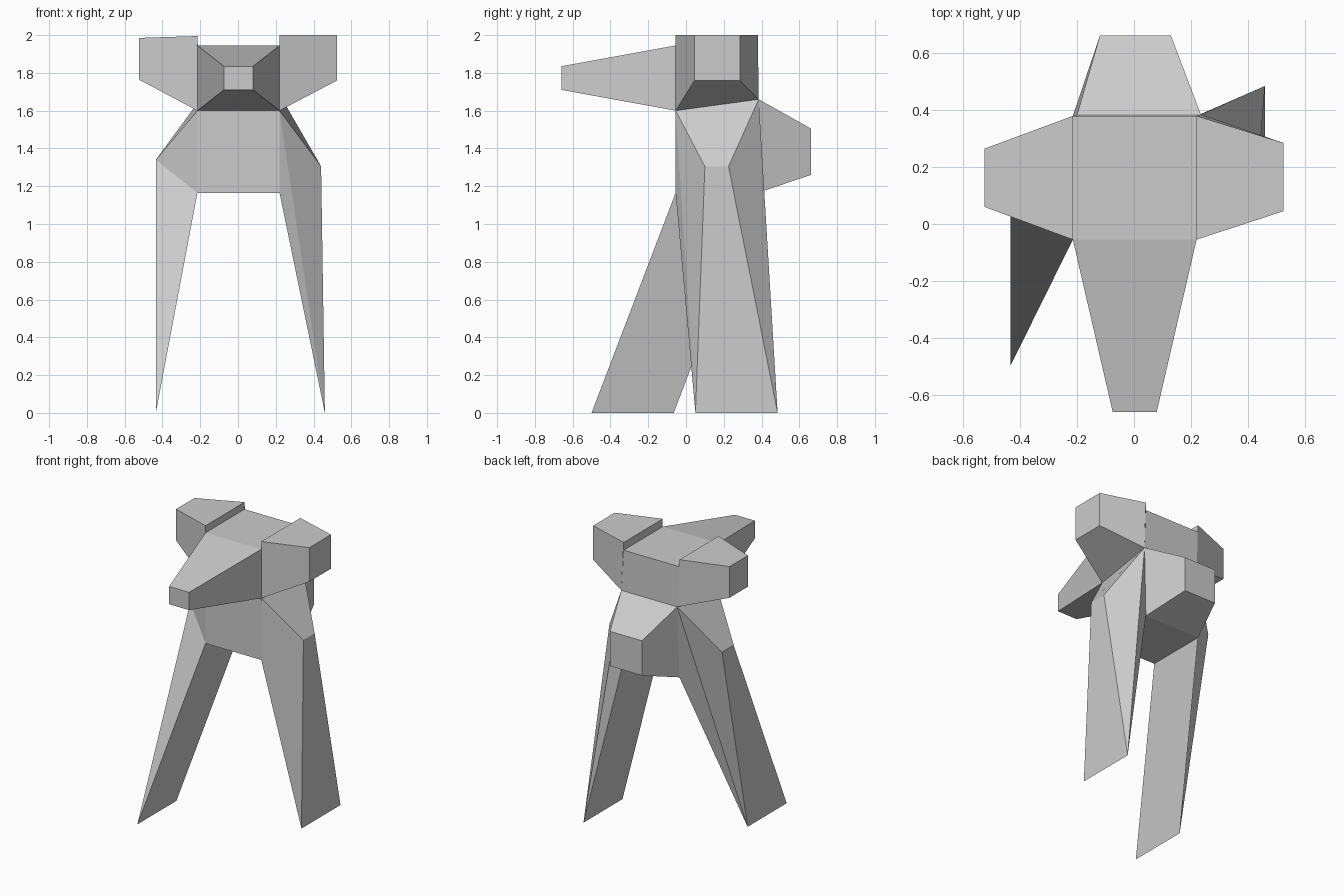
import bpy

if "Cube" in bpy.data.objects:
    bpy.data.objects.remove(bpy.data.objects["Cube"])

def make(name, faces):
    """Flat-shaded mesh from a list of polygons, shared corners merged."""
    pts = list(dict.fromkeys(p for f in faces for p in f))
    me = bpy.data.meshes.new(name)
    me.from_pydata(pts, [], [[pts.index(p) for p in f] for f in faces])
    me.update()
    bpy.context.collection.objects.link(bpy.data.objects.new(name, me))

def taper(name, base, end, split={}):
    """Extrude an opening of the body to an end face; split picks quad diagonals."""
    faces = [end]
    for i in range(4):
        j = (i + 1) % 4
        q = [base[i], base[j], end[j], end[i]]
        k = split.get(i)
        if k is None:
            faces.append(q)
        elif k == 0:
            faces += [[q[0], q[1], q[2]], [q[0], q[2], q[3]]]
        else:
            faces += [[q[0], q[1], q[3]], [q[1], q[2], q[3]]]
    make(name, faces)

# Body levels, each as corners: front left, front right, back right, back left
L, R, F, B = -0.215, 0.22, -0.055, 0.38
def level(zl, zr):
    return [(L, F, zl), (R, F, zr), (R, B, zr), (L, B, zl)]
low, top, rim = level(1.165, 1.165), level(1.945, 1.945), level(1.995, 2.0)
mid = [(L, F, 1.6), (R, F, 1.6), (0.235, 0.385, 1.66), (-0.2, 0.385, 1.66)]

# Body shell: belly, roof, chest, upper back and the small steps beside the roof
make("body", [
    low[::-1], top,
    [low[0], low[1], mid[1], mid[0]],
    [mid[2], mid[3], top[3], top[2]],
    [top[0], top[3], rim[3], rim[0]],
    [top[2], top[1], rim[1], rim[2]],
])

# Snout and tail block
taper("snout", [mid[0], mid[1], top[1], top[0]],
      [(x, -0.66, z) for x, z in ((-0.075, 1.71), (0.08, 1.71), (0.08, 1.835), (-0.075, 1.835))])
taper("tail", [low[2], low[3], mid[3], mid[2]],
      [(x, 0.662, z) for x, z in ((0.13, 1.26), (-0.12, 1.26), (-0.12, 1.505), (0.13, 1.505))])

# Side pods
taper("right_pod", [mid[1], mid[2], rim[2], rim[1]],
      [(0.525, y, z) for y, z in ((0.045, 1.76), (0.285, 1.76), (0.285, 2.0), (0.045, 2.0))])
taper("left_pod", [mid[3], mid[0], rim[0], rim[3]],
      [(-0.525, y, z) for y, z in ((0.265, 1.765), (0.06, 1.765), (0.06, 1.985), (0.265, 1.985))])

# Legs: wedge from the hip opening to a knee edge and a sharp foot edge
taper("right_leg", [low[1], low[2], mid[2], mid[1]],
      [(0.46, 0.05, 0), (0.46, 0.485, 0), (0.44, 0.225, 1.305), (0.44, 0.1, 1.305)],
      {1: 1, 3: 0})
taper("left_leg", [low[3], low[0], mid[0], mid[3]],
      [(-0.435, -0.065, 0), (-0.435, -0.5, 0), (-0.435, 0.09, 1.34), (-0.435, 0.22, 1.34)],
      {1: 0, 3: 0})
